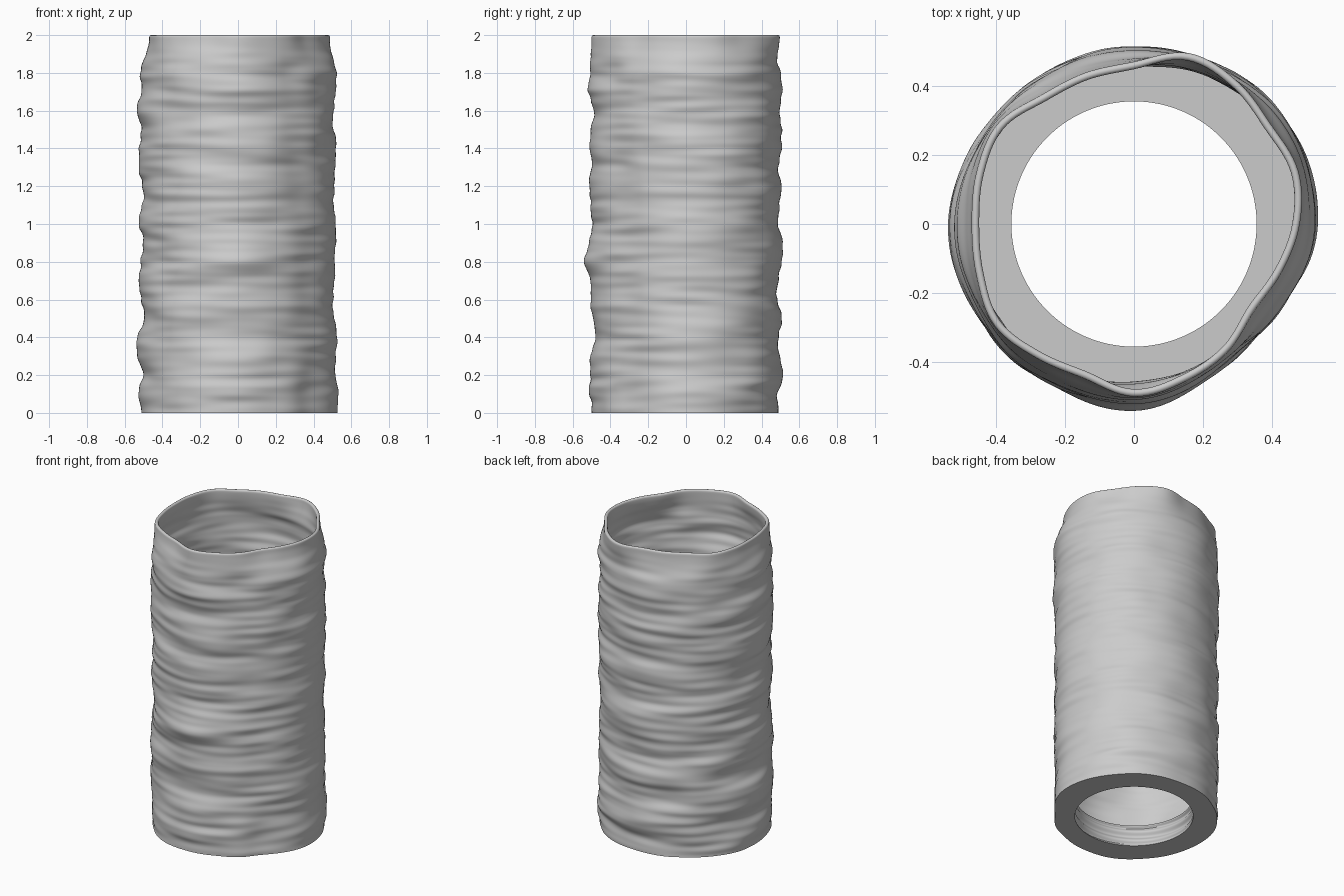
import bpy
import bmesh
from math import sin, cos, pi, tau, floor, radians
from mathutils import Vector, noise

cube = bpy.data.objects.get("Cube")
if cube:
    bpy.data.objects.remove(cube, do_unlink=True)

SEGMENTS, ROWS = 160, 200
HEIGHT, WALL, FLOOR, HOLE = 2.0, 0.022, 0.14, 0.355

grey = bpy.data.materials.new("stone_grey")
grey.use_nodes = True
grey.diffuse_color = (0.6, 0.6, 0.6, 1)
shader = next(n for n in grey.node_tree.nodes if n.type == "BSDF_PRINCIPLED")
shader.inputs["Base Color"].default_value = grey.diffuse_color
shader.inputs["Roughness"].default_value = 0.7

# Bulge of each side from bottom to top, in small steps above the base radius
LEFT = [13, 14, 10, 11, 13, 10, 9, 10, 9, 12, 13, 10, 11, 13, 12, 10, 11, 10, 11, 9, 4]
BACK = [7, 5, 10, 8, 6, 11, 4, 5, 11, 9, 5, 8, 10, 5, 9, 10, 7, 11, 8, 4, 3]
RIGHT = [10, 13, 8, 13, 14, 9, 12, 15, 12, 9, 13, 9, 9, 13, 11, 10, 16, 12, 11, 8, 3]
FRONT = [9, 10, 9, 10, 4, 7, 9, 9, 14, 11, 8, 10, 10, 8, 10, 9, 7, 12, 9, 9, 9]

# Sides and the steady corners between them, counter-clockwise from the left
AROUND = [LEFT, [12], BACK, [8], RIGHT, [11], FRONT, [3]]

# Rim radius in hundredths, at equal angles counter-clockwise from the left
RIM = [48, 50, 49, 51, 52, 47, 46, 46, 49, 48, 47, 48, 50, 48, 47, 50, 48, 46, 43, 45]


def smooth(t):
    t = min(max(t, 0), 1)
    return t * t * (3 - 2 * t)


def sample(values, t, closed=False):
    """Spline through a list, read at position t."""
    i, n = floor(t), len(values)
    f = t - i
    a, b, c, d = (values[k % n if closed else min(max(k, 0), n - 1)]
                  for k in range(i - 1, i + 3))
    return b + f / 2 * (c - a + f * (2 * a - 5 * b + 4 * c - d + f * (3 * (b - c) + d - a)))


def outer_radius(a, z):
    """Rippled, layered wall that settles into the wavy rim."""
    x, y = cos(a), sin(a)
    bulges = [sample(side, z / HEIGHT * (len(side) - 1)) for side in AROUND]
    r = 0.459 + 0.005 * sample(bulges, a / (pi / 4), True)
    # Broad swells at the corners, then dents and fine strata
    r += 0.016 * sin(2 * a) ** 2 * noise.noise(Vector((2 * x, 2 * y, 5 * z)))
    r += 0.012 * noise.noise(Vector((1.5 * x + 7, 1.5 * y, 8 * z)))
    r += 0.009 * noise.noise(Vector((1.4 * x, 1.4 * y + 9, 22 * z)))
    rim = 0.01 * sample(RIM, a / tau * len(RIM), True)
    return r + (rim - r) * smooth((z - 1.8) / 0.2)


def inner_radius(a, z):
    return outer_radius(a, z) - WALL


def thread_radius(a, z):
    """Shallow screw thread, fading out at both faces of the collar."""
    fade = smooth(z / 0.02) * smooth((FLOOR - z) / 0.02)
    return HOLE + 0.007 * fade * (1 - cos(tau * z / 0.06 - a))


def loft(name, rings):
    """Skin a stack of rings, each given as a radius function and a height."""
    bm = bmesh.new()
    angles = [tau * i / SEGMENTS for i in range(SEGMENTS)]
    loops = []
    for radius, z, shape_z, inset in rings:
        row = []
        for a in angles:
            r = radius(a, shape_z) - inset
            row.append(bm.verts.new((r * cos(a), r * sin(a), z)))
        loops.append(row)
    for low, high in zip(loops, loops[1:]):
        for i in range(SEGMENTS):
            j = (i + 1) % SEGMENTS
            bm.faces.new((low[i], low[j], high[j], high[i]))
    mesh = bpy.data.meshes.new(name)
    bm.to_mesh(mesh)
    bm.free()
    mesh.materials.append(grey)
    obj = bpy.data.objects.new(name, mesh)
    bpy.context.collection.objects.link(obj)
    bpy.ops.object.select_all(action="DESELECT")
    obj.select_set(True)
    bpy.context.view_layer.objects.active = obj
    bpy.ops.object.shade_smooth_by_angle(angle=radians(40))


# Thin rippled wall: up the outside, over a rounded rim, down the inside
top = HEIGHT - WALL / 2
wall = [(outer_radius, top * i / ROWS, top * i / ROWS, 0) for i in range(ROWS + 1)]
for i in range(1, 8):
    t = pi * i / 8
    wall.append((outer_radius, top + WALL / 2 * sin(t), top, WALL / 2 * (1 - cos(t))))
for i in range(ROWS + 1):
    z = top + (FLOOR - top) * i / ROWS
    wall.append((inner_radius, z, z, 0))
loft("rippled_wall", wall)

# Base collar: flat inner floor, threaded opening, flat underside
collar = [(inner_radius, FLOOR, FLOOR, 0)]
for i in range(41):
    z = FLOOR * (1 - i / 40)
    collar.append((thread_radius, z, z, 0))
collar.append((outer_radius, 0, 0, 0))
loft("threaded_base_collar", collar)
